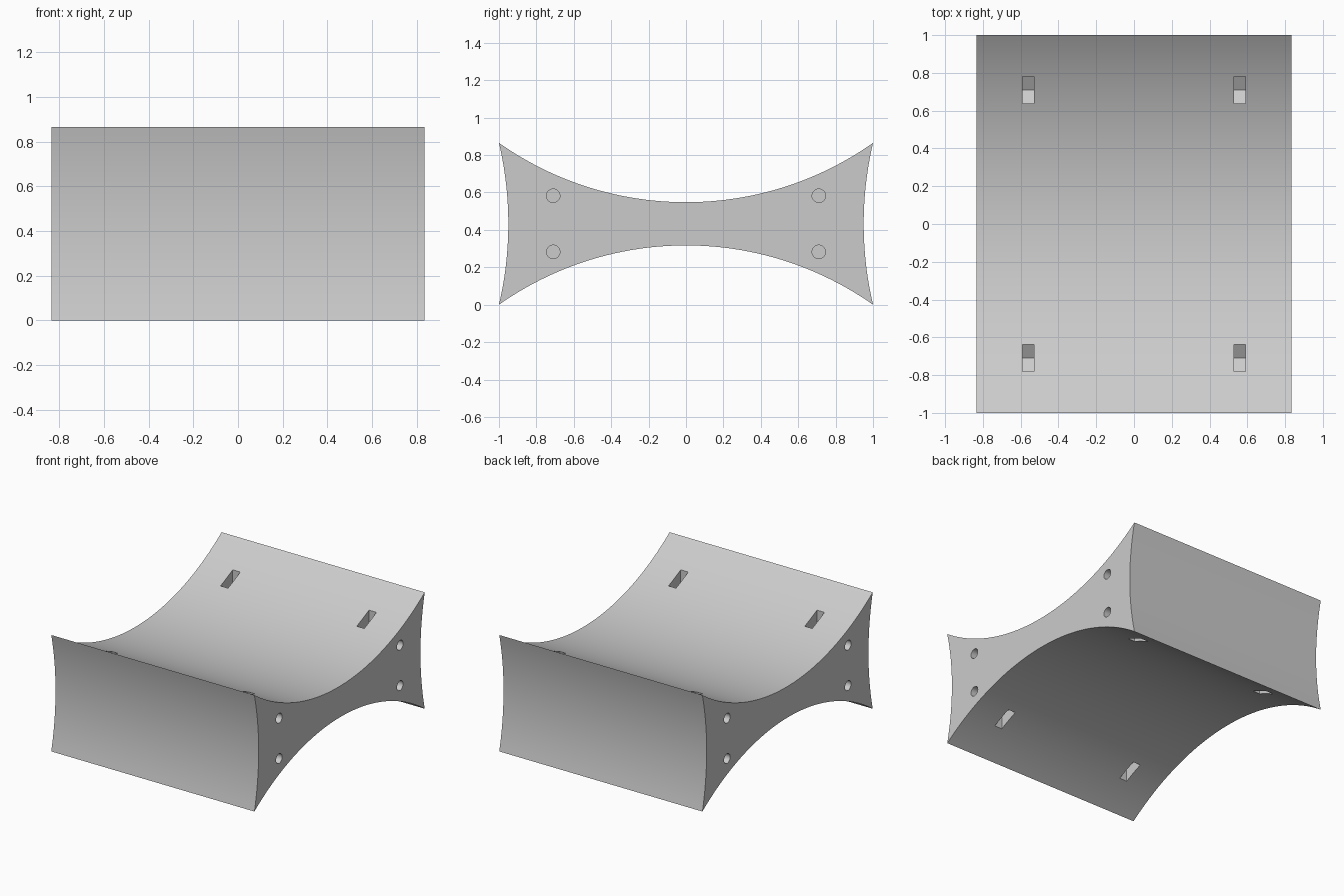
import bpy
import bmesh
import math
from itertools import product

if "Cube" in bpy.data.objects:
    bpy.data.objects.remove(bpy.data.objects["Cube"])

HALF_X, HEIGHT = 0.835, 0.865
MID = HEIGHT / 2
HOLE_Y, HOLE_Z, HOLE_R = 0.71, 0.15, 0.036   # hole z is measured from MID
SLOT_X, SLOT_HALF = 0.56, 0.031
NUT_HALF = 0.072

grey = bpy.data.materials.new("plain grey")
grey.use_nodes = True
colour = (0.6, 0.6, 0.6, 1)
grey.diffuse_color = colour
grey.node_tree.nodes["Principled BSDF"].inputs["Base Color"].default_value = colour


def arc(half, sag, steps):
    """Arc from -half to +half, dipping inward by sag in the middle."""
    r = (half * half + sag * sag) / (2 * sag)
    a = math.asin(half / r)
    dip = r - sag
    for i in range(steps):
        t = -a + 2 * a * i / steps
        yield r * math.sin(t), r * math.cos(t) - dip


def add_prism(bm, profile, x0, x1):
    """Extrude a closed (y, z) profile along x."""
    face = bm.faces.new([bm.verts.new((x0, y, z)) for y, z in profile])
    moved = bmesh.ops.extrude_face_region(bm, geom=[face])["geom"]
    for v in moved:
        if isinstance(v, bmesh.types.BMVert):
            v.co.x = x1


def make_object(name, bm):
    bmesh.ops.recalc_face_normals(bm, faces=bm.faces)
    mesh = bpy.data.meshes.new(name)
    bm.to_mesh(mesh)
    bm.free()
    mesh.materials.append(grey)
    obj = bpy.data.objects.new(name, mesh)
    bpy.context.collection.objects.link(obj)
    return obj


# Block with four concave sides
lower = [(y, d) for y, d in arc(1, 0.317, 64)]
back = [(1 - d, MID + z) for z, d in arc(MID, 0.05, 24)]
profile = lower + back
profile += [(-y, HEIGHT - z) for y, z in profile]
bm = bmesh.new()
add_prism(bm, profile, -HALF_X, HALF_X)
block = make_object("concave_block", bm)

# Pointed nut slots and blind bolt holes
slots, holes = bmesh.new(), bmesh.new()
for sx, sy, sz in product((-1, 1), repeat=3):
    cy, cz = sy * HOLE_Y, MID + sz * HOLE_Z
    tip = NUT_HALF / math.sqrt(3)
    slot = [(0, -2 * tip), (NUT_HALF, -tip), (NUT_HALF, 0.5),
            (-NUT_HALF, 0.5), (-NUT_HALF, -tip)]
    add_prism(slots, [(cy + y, cz + sz * z) for y, z in slot],
              sx * (SLOT_X - SLOT_HALF), sx * (SLOT_X + SLOT_HALF))
    angles = [math.tau * i / 32 for i in range(32)]
    add_prism(holes, [(cy + HOLE_R * math.cos(a), cz + HOLE_R * math.sin(a))
                      for a in angles], sx * 0.47, sx * (HALF_X + 0.1))

bpy.ops.object.select_all(action='DESELECT')
block.select_set(True)
bpy.context.view_layer.objects.active = block
for name, cutter_bm in (("slot_cutter", slots), ("hole_cutter", holes)):
    cutter = make_object(name, cutter_bm)
    cutter.hide_render = True
    mod = block.modifiers.new(name, 'BOOLEAN')
    mod.operation = 'DIFFERENCE'
    mod.solver = 'EXACT'
    mod.object = cutter
    bpy.ops.object.modifier_apply(modifier=mod.name)
    bpy.data.objects.remove(cutter)

bpy.ops.object.shade_smooth_by_angle(angle=math.radians(30))
